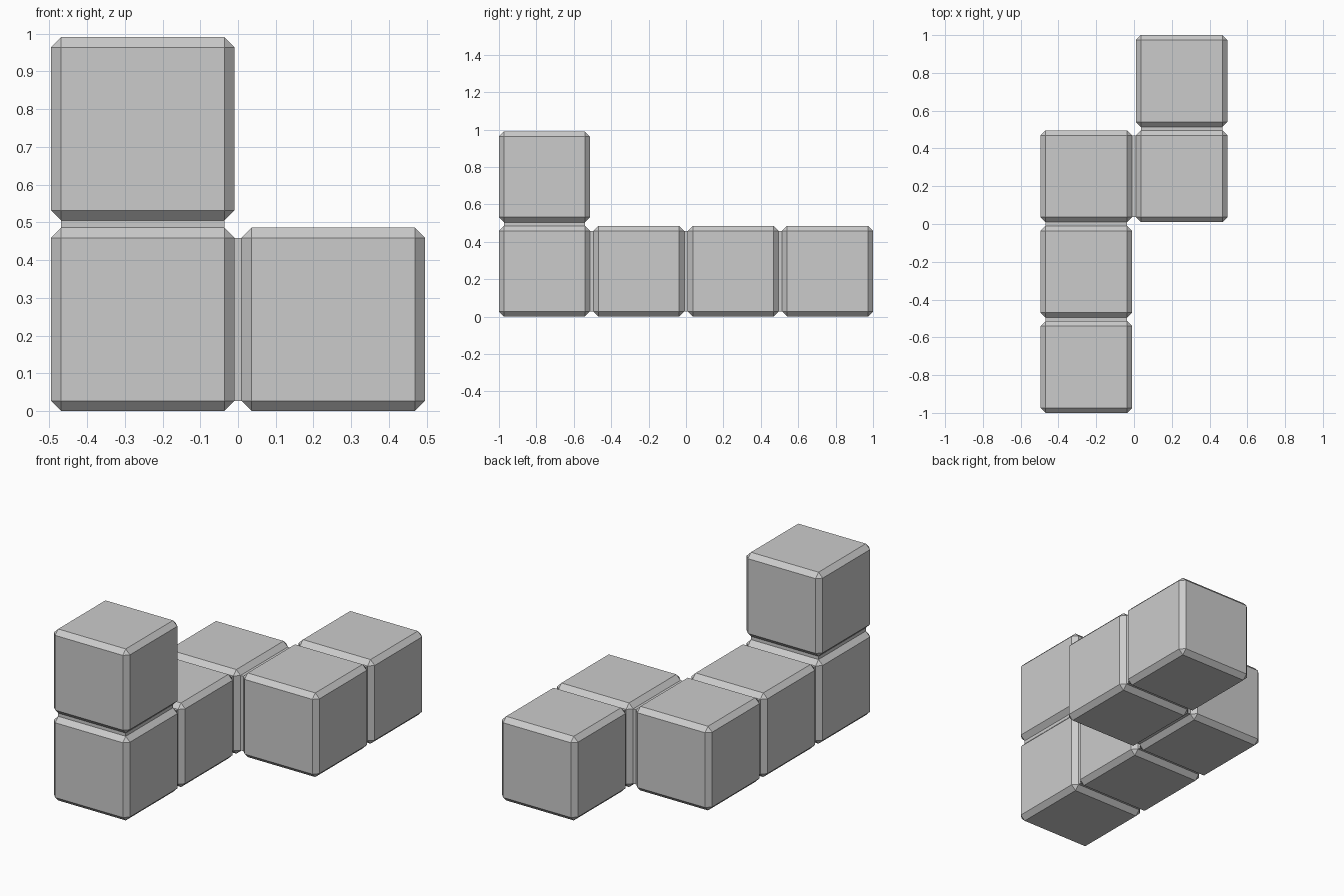
import bpy
import bmesh
from mathutils import Matrix, Vector

default_cube = bpy.data.objects.get("Cube")
if default_cube:
    bpy.data.objects.remove(default_cube, do_unlink=True)

SIZE = 0.486      # edge of one block
PITCH = 0.5047    # spacing between block centres
CHAMFER = 0.027

# Grid cells along the chain; consecutive cells are joined by a neck
CELLS = [(0, 0, 1), (0, 0, 0), (0, 1, 0), (0, 2, 0), (1, 2, 0), (1, 3, 0)]


def cell_center(cell):
    x, y, z = cell
    return Vector(((x - 0.5) * PITCH, (y - 1.5) * PITCH, z * PITCH + SIZE / 2))


grey = bpy.data.materials.new("plain_grey")
grey.use_nodes = True
color = (0.6, 0.6, 0.6, 1)
grey.diffuse_color = color
grey.node_tree.nodes["Principled BSDF"].inputs["Base Color"].default_value = color

# Chamfered blocks
bm = bmesh.new()
for cell in CELLS:
    bmesh.ops.create_cube(bm, size=SIZE, matrix=Matrix.Translation(cell_center(cell)))
bmesh.ops.bevel(bm, geom=bm.edges[:], offset=CHAMFER, segments=1,
                affect='EDGES', profile=0.5)

# Necks: open each pair of facing sides and bridge them
for a, b in zip(CELLS, CELLS[1:]):
    middle = (cell_center(a) + cell_center(b)) / 2
    facing = [f for f in bm.faces
              if (f.calc_center_median() - middle).length < PITCH - SIZE]
    rims = [e for f in facing for e in f.edges]
    bmesh.ops.delete(bm, geom=facing, context='FACES_ONLY')
    bmesh.ops.bridge_loops(bm, edges=rims)

bmesh.ops.recalc_face_normals(bm, faces=bm.faces[:])
mesh = bpy.data.meshes.new("block_chain")
bm.to_mesh(mesh)
bm.free()
mesh.materials.append(grey)
bpy.context.collection.objects.link(bpy.data.objects.new("block_chain", mesh))
